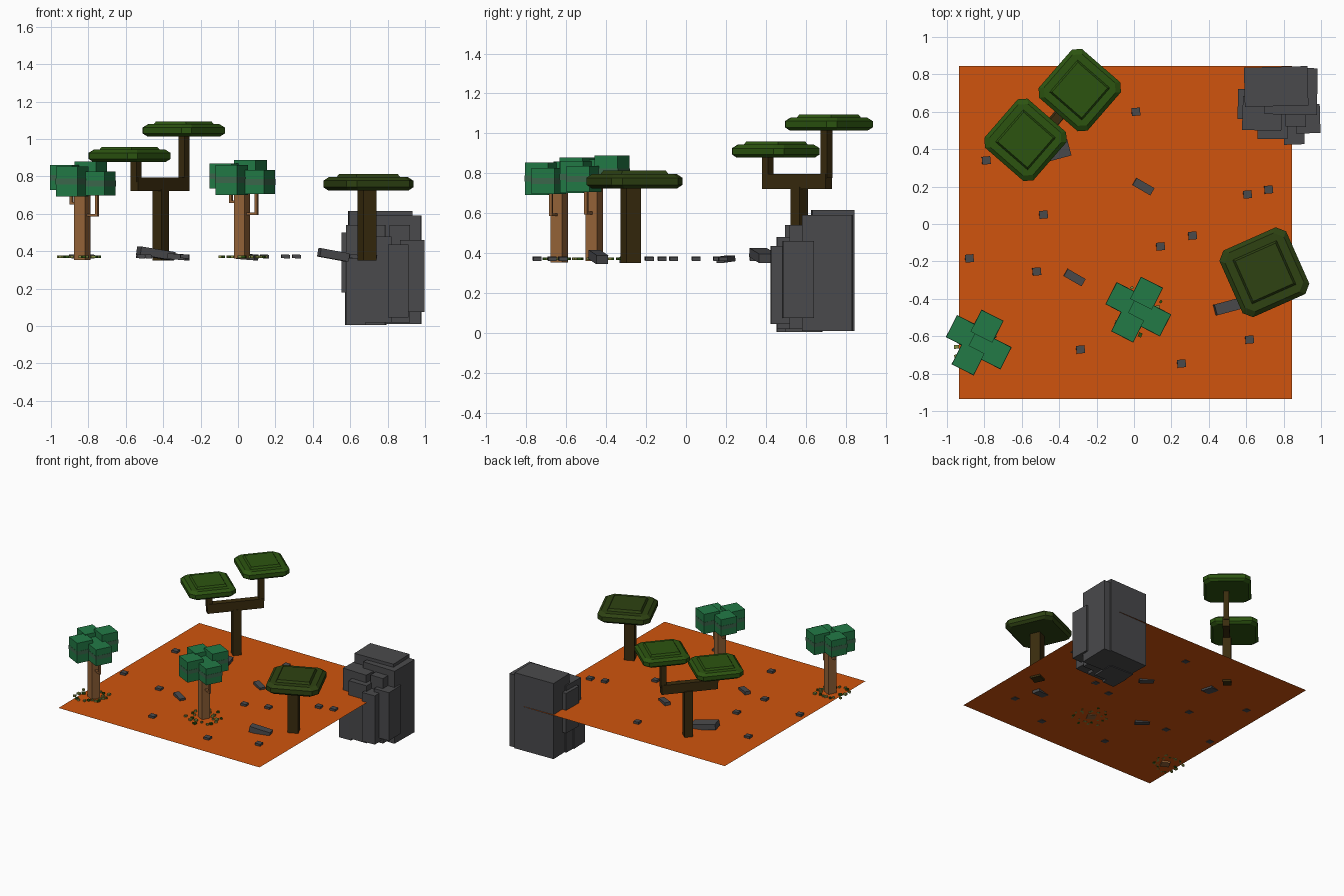
import bpy, bmesh, math, random
from mathutils import Matrix, Vector, Euler

if "Cube" in bpy.data.objects:
    bpy.data.objects.remove(bpy.data.objects["Cube"])

random.seed(4)
GROUND = 0.365


def material(name, rgb):
    m = bpy.data.materials.new(name)
    lin = [((c / 255 + 0.055) / 1.055) ** 2.4 if c > 10 else c / 255 / 12.92 for c in rgb]
    m.diffuse_color = (*lin, 1)
    m.use_nodes = True
    m.node_tree.nodes["Principled BSDF"].inputs["Base Color"].default_value = m.diffuse_color
    return m


ORANGE = material("orange earth", (208, 84, 13))
ROCK = material("dark grey rock", (74, 74, 76))
BARK = material("dark brown bark", (58, 44, 14))
TAN = material("tan bark", (150, 100, 56))
GREEN = material("deep green canopy", (44, 84, 16))
OLIVE = material("olive canopy", (46, 66, 18))
TEAL = material("teal leaves", (34, 122, 70))
BAND = material("grey green band", (60, 104, 76))
LITTER = material("yellow green litter", (134, 142, 66))


def finish(name, bm, mat):
    bmesh.ops.recalc_face_normals(bm, faces=bm.faces)
    me = bpy.data.meshes.new(name)
    bm.to_mesh(me)
    bm.free()
    me.materials.append(mat)
    ob = bpy.data.objects.new(name, me)
    bpy.context.collection.objects.link(ob)
    return ob


def box(name, centre, size, mat, rot=0, tilt=0):
    """Box turned by rot about z, with its x axis tilted by tilt (degrees)."""
    bm = bmesh.new()
    turn = Euler((0, math.radians(tilt), math.radians(rot))).to_matrix().to_4x4()
    bmesh.ops.create_cube(bm, size=1, matrix=Matrix.Translation(centre) @ turn @ Matrix.Diagonal((*size, 1)))
    return finish(name, bm, mat)


def span(name, x, y, z, mat, rot=0):
    """Box given by its ranges."""
    box(name, [sum(r) / 2 for r in (x, y, z)], [r[1] - r[0] for r in (x, y, z)], mat, rot)


def canopy(name, x, y, z0, s, rot, mat):
    """Flat chamfered-square crown: stacked octagon rings with a raised square slab."""
    bm = bmesh.new()
    turn = Matrix.Translation((x, y, z0)) @ Matrix.Rotation(math.radians(rot), 4, 'Z')

    def loft(rings, chamfer):
        loops = []
        for h, z in rings:
            h, z, c = h * s, z * s, chamfer * s
            pts = []
            for k in range(4):
                q = Matrix.Rotation(k * math.pi / 2, 3, 'Z')
                pts += [q @ Vector((h, h - c, z)), q @ Vector((h - c, h, z))] if c else [q @ Vector((h, h, z))]
            loops.append([bm.verts.new(turn @ p) for p in pts])
        for a, b in zip(loops, loops[1:]):
            n = len(a)
            for i in range(n):
                bm.faces.new((a[i], a[(i + 1) % n], b[(i + 1) % n], b[i]))
        bm.faces.new(loops[0][::-1])
        bm.faces.new(loops[-1])

    loft([(0.175, 0), (0.195, 0.018), (0.195, 0.053), (0.172, 0.073)], 0.042)
    loft([(0.130, 0.070), (0.118, 0.090)], 0)
    finish(name, bm, mat)


def leafy_tree(tag, x, y, dz):
    """Tan trunk, hooked branches, cross of leaf boxes and fallen leaves."""
    rot = -27
    q = Matrix.Rotation(math.radians(rot), 3, 'Z')

    def at(lx, ly, z):
        return Vector((x, y, z + dz)) + q @ Vector((lx, ly, 0))

    box(f"trunk_{tag}", at(0, 0, 0.55), (0.065, 0.065, 0.38), TAN, rot)
    for side, reach, low, high in ((1, 0.088, 0.60, 0.72), (-1, 0.066, 0.665, 0.75)):
        box(f"branch_arm_{tag}", at(side * reach / 2, 0, low), (reach, 0.015, 0.014), TAN, rot)
        box(f"branch_tip_{tag}", at(side * reach, 0, (low + high) / 2 - 0.0035),
            (0.015, 0.015, high - low + 0.007), TAN, rot)
    leaves = [(-0.103, 0.015, 0.735, 0.868), (0, 0.1, 0.73, 0.888),
              (0.103, -0.006, 0.705, 0.835), (-0.01, -0.1, 0.70, 0.862)]
    for lx, ly, z0, z1 in leaves:
        mid = (z0 + z1) / 2
        box(f"leaf_block_{tag}", at(lx, ly, mid), (0.13, 0.13, z1 - z0), TEAL, rot)
        box(f"leaf_band_{tag}", at(lx, ly, mid), (0.133, 0.133, 0.03), BAND, rot)
    box(f"leaf_core_{tag}", at(0, 0, 0.78), (0.09, 0.09, 0.11), TEAL, rot)
    # fallen leaves scattered around the trunk foot
    for i in range(22):
        a, r = i * 2.4, random.uniform(0.06, 0.14)
        w = random.uniform(0.014, 0.026)
        box(f"fallen_leaf_{tag}", (x + r * math.cos(a), y + r * math.sin(a), GROUND + 0.006),
            (w, w * 0.8, 0.014), (LITTER, LITTER, GREEN)[i % 3], random.uniform(0, 90))


# Ground sheet
bm = bmesh.new()
bm.faces.new([bm.verts.new((x, y, GROUND)) for x, y in
              ((-0.935, -0.935), (0.845, -0.935), (0.845, 0.845), (-0.935, 0.845))])
finish("ground_sheet", bm, ORANGE)

# Single flat-topped tree
box("single_tree_trunk", (0.69, -0.278, 0.545), (0.078, 0.078, 0.39), BARK, 24)
canopy("single_tree_canopy", 0.697, -0.258, 0.724, 1.0, 24, OLIVE)

# Forked flat-topped tree
box("forked_tree_trunk", (-0.413, 0.567, 0.54), (0.062, 0.062, 0.38), BARK, 49)
box("forked_tree_crossbar", (-0.417, 0.557, 0.758), (0.42, 0.05, 0.074), BARK, 49)
box("forked_tree_short_riser", (-0.545, 0.41, 0.83), (0.042, 0.042, 0.12), BARK, 49)
box("forked_tree_tall_riser", (-0.289, 0.705, 0.90), (0.042, 0.042, 0.25), BARK, 49)
canopy("forked_tree_low_canopy", -0.58, 0.45, 0.878, 0.89, 49, GREEN)
canopy("forked_tree_high_canopy", -0.29, 0.716, 1.014, 0.89, 49, GREEN)

# Leafy trees
leafy_tree("centre", 0.021, -0.46, 0.0)
leafy_tree("corner", -0.832, -0.636, -0.008)

# Big rock cluster: x, y, z ranges
for x, y, z in (((0.70, 0.98), (0.585, 0.835), (0.01, 0.59)),
                ((0.59, 0.93), (0.63, 0.84), (0.01, 0.615)),
                ((0.555, 0.66), (0.56, 0.72), (0.18, 0.50)),
                ((0.58, 0.79), (0.50, 0.68), (0.005, 0.54)),
                ((0.575, 0.68), (0.455, 0.60), (0.005, 0.36)),
                ((0.66, 0.82), (0.455, 0.62), (0.02, 0.48)),
                ((0.80, 0.91), (0.425, 0.59), (0.045, 0.435)),
                ((0.81, 0.92), (0.52, 0.66), (0.02, 0.54)),
                ((0.865, 0.995), (0.485, 0.64), (0.075, 0.46))):
    span("rock_block", x, y, z, ROCK, random.uniform(-2, 2))

# Flat stone slabs: x, y, z, length, width, height, turn, tilt
for x, y, z, l, w, h, rot, tilt in ((0.05, 0.20, 0.37, 0.11, 0.045, 0.03, -30, 4),
                                    (-0.318, -0.286, 0.37, 0.11, 0.045, 0.03, -30, 4),
                                    (0.51, -0.44, 0.38, 0.16, 0.06, 0.045, 15, 10),
                                    (-0.44, 0.385, 0.388, 0.19, 0.09, 0.045, 15, 9)):
    box("stone_slab", (x, y, z), (l, w, h), ROCK, rot, tilt)

# Pebbles
for x, y in ((-0.79, 0.34), (0.01, 0.60), (-0.484, 0.05), (-0.88, -0.184), (-0.52, -0.254), (0.142, -0.12),
             (0.313, -0.062), (0.607, 0.158), (0.72, 0.184), (0.618, -0.618), (0.254, -0.746), (-0.286, -0.671)):
    box("pebble", (x, y, 0.372), (0.045, 0.042, 0.02), ROCK, 5, 3)
